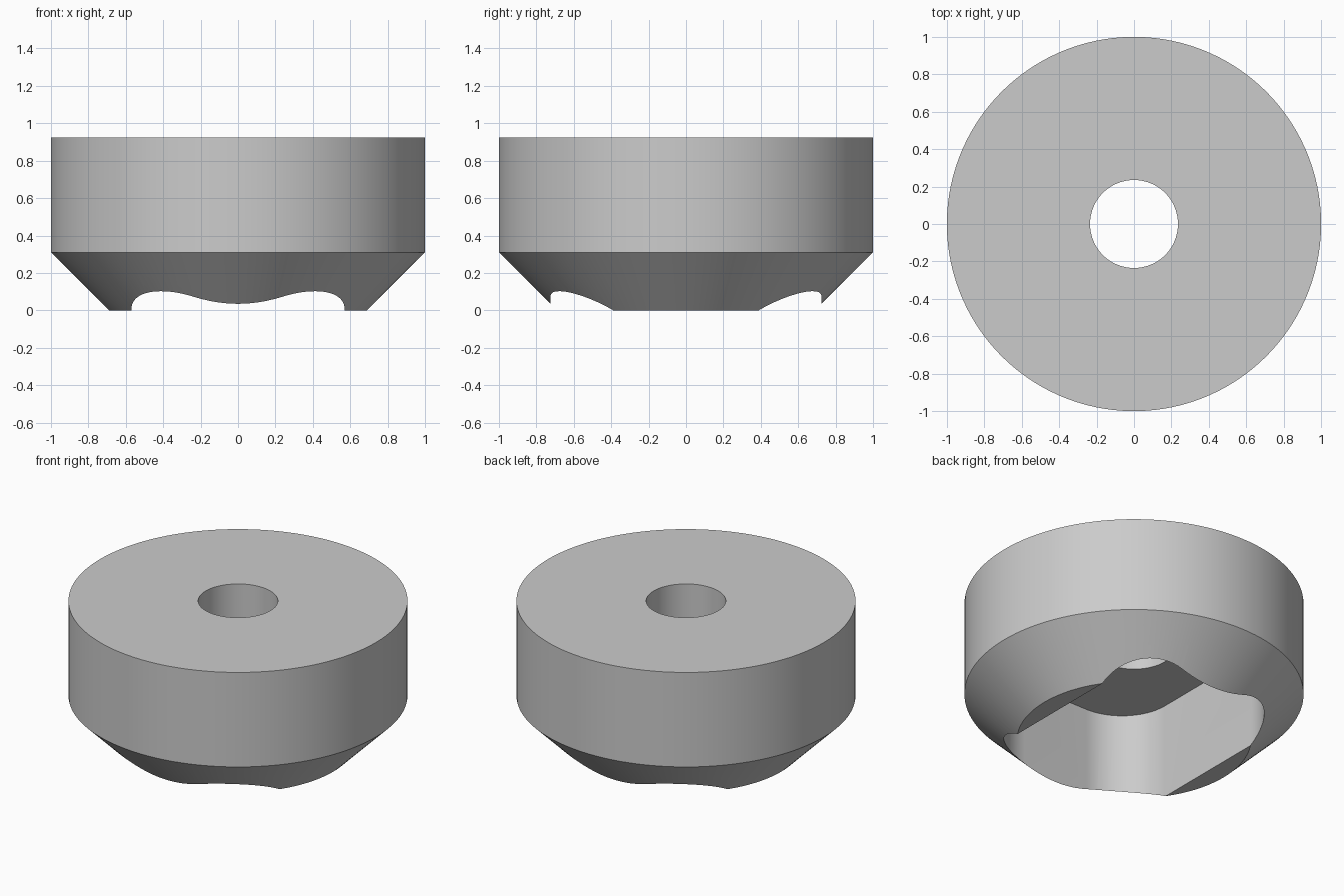
import bpy
import bmesh
from math import cos, sin, pi, radians

cube = bpy.data.objects.get("Cube")
if cube:
    bpy.data.objects.remove(cube, do_unlink=True)

SEGMENTS = 120
HEIGHT = 0.925
CHAMFER = 0.31
BORE = 0.235
POCKET_X, POCKET_Y, POCKET_TOP, CORNER = 0.57, 0.725, 0.617, 0.33

grey = bpy.data.materials.new("light_grey")
grey.use_nodes = True
colour = (0.6, 0.6, 0.6, 1)
grey.diffuse_color = colour
grey.node_tree.nodes["Principled BSDF"].inputs["Base Color"].default_value = colour


def make_object(name, bm):
    bmesh.ops.recalc_face_normals(bm, faces=bm.faces[:])
    mesh = bpy.data.meshes.new(name)
    bm.to_mesh(mesh)
    bm.free()
    mesh.materials.append(grey)
    obj = bpy.data.objects.new(name, mesh)
    bpy.context.collection.objects.link(obj)
    return obj


def lathe(name, profile):
    """Revolve a closed (radius, height) profile around z."""
    bm = bmesh.new()
    rings = []
    for i in range(SEGMENTS):
        a = 2 * pi * i / SEGMENTS
        rings.append([bm.verts.new((r * cos(a), r * sin(a), z)) for r, z in profile])
    n = len(profile)
    for i, ring in enumerate(rings):
        after = rings[(i + 1) % SEGMENTS]
        for j in range(n):
            k = (j + 1) % n
            bm.faces.new((ring[j], after[j], after[k], ring[k]))
    return make_object(name, bm)


def rounded_block(name, half_x, half_y, radius, bottom, top, steps=20):
    """Upright prism with a rounded rectangle outline."""
    bm = bmesh.new()
    outline = []
    for q, (sx, sy) in enumerate([(1, 1), (-1, 1), (-1, -1), (1, -1)]):
        for i in range(steps + 1):
            a = (q + i / steps) * pi / 2
            outline.append(bm.verts.new((sx * (half_x - radius) + radius * cos(a),
                                         sy * (half_y - radius) + radius * sin(a), bottom)))
    face = bm.faces.new(outline)
    side = bmesh.ops.extrude_face_region(bm, geom=[face])["geom"]
    moved = [v for v in side if isinstance(v, bmesh.types.BMVert)]
    bmesh.ops.translate(bm, verts=moved, vec=(0, 0, top - bottom))
    return make_object(name, bm)


# Chamfered drum with a through bore
body = lathe("chamfered_drum", [(BORE, 0), (1 - CHAMFER, 0), (1, CHAMFER),
                                (1, HEIGHT), (BORE, HEIGHT)])

# Rounded pocket cut from below, breaking out through the chamfer
cutter = rounded_block("pocket_cutter", POCKET_X, POCKET_Y, CORNER, -0.2, POCKET_TOP)
cutter.hide_render = True

cut = body.modifiers.new("pocket", 'BOOLEAN')
cut.operation = 'DIFFERENCE'
cut.solver = 'EXACT'
cut.object = cutter

bpy.ops.object.select_all(action='DESELECT')
body.select_set(True)
bpy.context.view_layer.objects.active = body
bpy.ops.object.modifier_apply(modifier=cut.name)
bpy.data.objects.remove(cutter, do_unlink=True)

bpy.ops.object.shade_smooth_by_angle(angle=radians(30))
